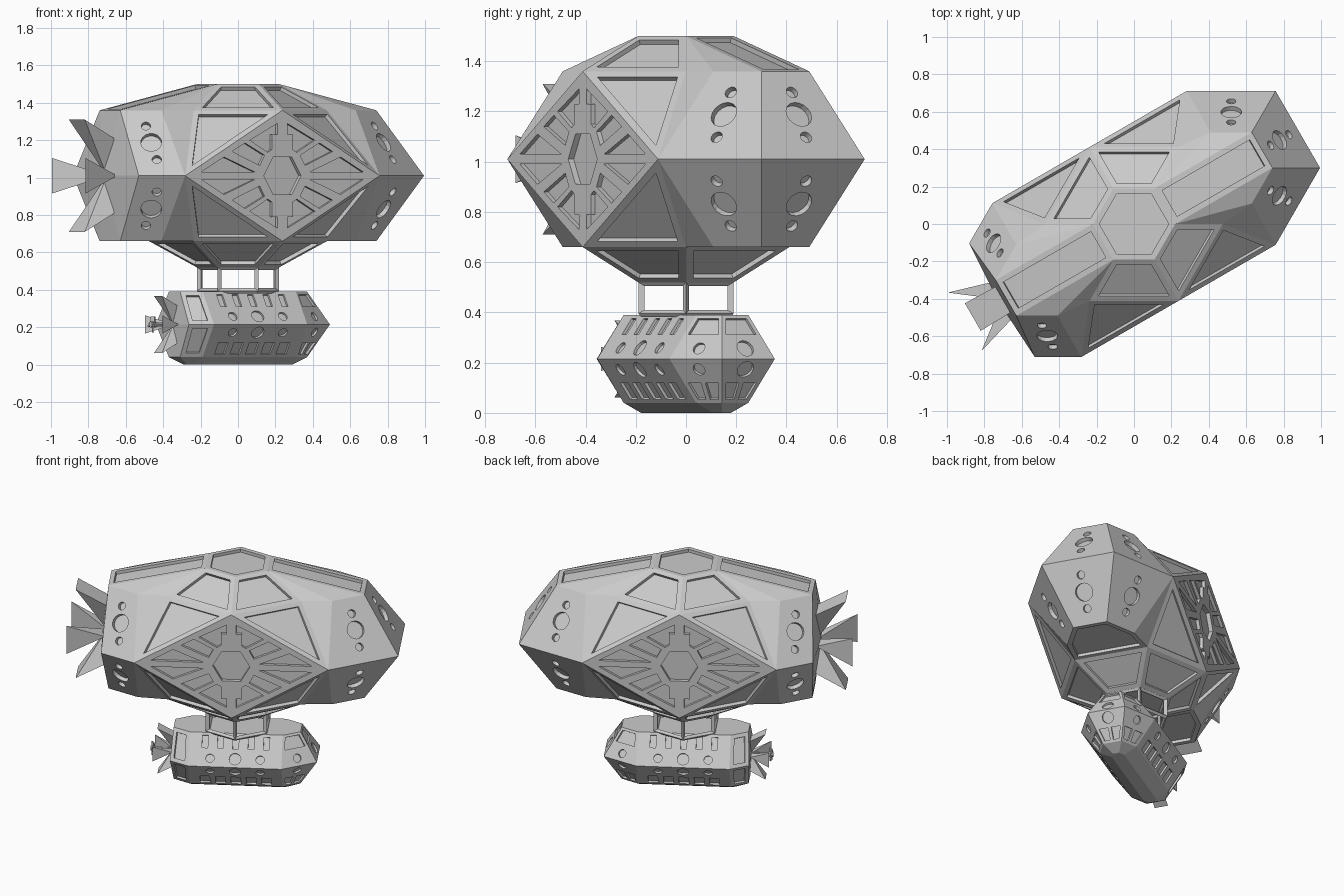
import bpy, bmesh
from math import cos, sin, pi, radians
from mathutils import Vector as V, Matrix as M
from mathutils.geometry import normal

if "Cube" in bpy.data.objects:
    bpy.data.objects.remove(bpy.data.objects["Cube"])

C = cos(pi / 6)
TURN = radians(30)          # the whole craft is yawed 30 degrees


def finish(bm, name):
    bmesh.ops.remove_doubles(bm, verts=bm.verts, dist=1e-4)
    bmesh.ops.recalc_face_normals(bm, faces=bm.faces)
    me = bpy.data.meshes.new(name)
    bm.to_mesh(me)
    bm.free()
    ob = bpy.data.objects.new(name, me)
    bpy.context.collection.objects.link(ob)
    ob.rotation_euler.z = TURN
    return ob


def apply_mod(ob, mod):
    bpy.context.view_layer.objects.active = ob
    bpy.ops.object.modifier_apply(modifier=mod.name)


def carve(ob, cut_bm):
    cutter = finish(cut_bm, "recess_cutter")
    cutter.hide_render = True
    mod = ob.modifiers.new("recesses", 'BOOLEAN')
    mod.operation, mod.solver, mod.object = 'DIFFERENCE', 'EXACT', cutter
    apply_mod(ob, mod)
    bpy.data.objects.remove(cutter)


def face(bm, pts):
    bm.faces.new([bm.verts.new(p) for p in pts])


def prism(bm, pts, d):
    pts = [V(p) for p in pts]
    n = normal(pts) * d
    a = [bm.verts.new(p + n) for p in pts]
    b = [bm.verts.new(p - n) for p in pts]
    bm.faces.new(a)
    bm.faces.new(b[::-1])
    for i in range(len(a)):
        bm.faces.new((a[i - 1], b[i - 1], b[i], a[i]))


def inset(pts, d):
    pts = [V(p) for p in pts]
    n, out = normal(pts), []
    for i, p in enumerate(pts):
        i1 = n.cross((p - pts[i - 1]).normalized())
        i2 = n.cross((pts[(i + 1) % len(pts)] - p).normalized())
        out.append(p + (i1 + i2) * d / (1 + i1.dot(i2)))
    return out


def disc(bm, c, n, r, d):
    x = n.orthogonal().normalized()
    y = n.normalized().cross(x)
    prism(bm, [c + r * (cos(k * pi / 8) * x + sin(k * pi / 8) * y) for k in range(16)], d)


# Balloon hull: faceted shell, panels and portholes cut in
R, r, A, ZC, DEEP = .475, .22, .6, 1.01, .02
hull, cut = bmesh.new(), bmesh.new()


def add(pts, panel=False):
    pts = [V((p[0], p[1], ZC + p[2])) for p in pts]
    face(hull, pts)
    if panel:
        prism(cut, inset(pts, .03), DEEP)


for w in (1, -1):
    add([(r * sin(k * pi / 3), r * cos(k * pi / 3), .49 * w) for k in range(6)], w > 0)
    for s in (1, -1):
        tip = (A + C * R, R / 2) if s > 0 else (.815, .351)

        def both(*half):        # outline mirrored across the centre line
            q = [(s * x, y, w * z) for x, y, z in half]
            return q + [(x, -y, z) for x, y, z in q[::-1]]

        h, k = (C * r, r / 2, .49), (C * R, R / 2, .35)
        e, f = (A + C * r, r / 2, .35), (A, r, .35)
        if w > 0:
            add(both(h, e), True)
        else:
            add(both(h, k), True)
            add(both(k, f, e), True)
        if s > 0:
            add(both(e, (*tip, 0)))
        else:
            q = both(e)
            add([q[0], (-.835, 0, 0), q[1]])
        for t in (1, -1):
            m = lambda *ps: [(s * x, t * y, w * z) for x, y, z in ps]
            add(m((0, r, .49), h, k, (0, R, .35)), True)
            add(m((0, R, .35), k, (A, R, 0)), True)
            add(m(k, f, (A, R, 0)))
            add(m((A, R, 0), f, e, (*tip, 0)))
            if w > 0:
                add(m(h, e, f))
                add(m(h, f, k))
            if s < 0:
                add(m(e, (*tip, 0), (.835, 0, 0)))
        # porthole triples on the end facets
        for t in (1, -1, 0):
            if t == 0 and s < 0:
                continue
            if t:
                q = [(A, R, 0), f, e, (*tip, 0)]
                q = [V((s * x, t * y, ZC + w * z)) for x, y, z in q]
            else:
                q = [V((x, y, ZC + z)) for x, y, z in both((*tip, 0), e)]
                q = [q[0], q[1], q[2], q[3]]
            lo, hi = (q[0] + q[3]) / 2, (q[1] + q[2]) / 2
            for g, rad in ((.25, .025), (.51, .056), (.76, .025)):
                disc(cut, lo.lerp(hi, g), normal(q), rad, .025)

# Side diamonds with a hexagon centre and radiating panels
for t in (1, -1):
    add([(A, t * R, 0), (0, t * R, .35), (-A, t * R, 0), (0, t * R, -.35)])
    prism(cut, [(.115 * cos(k * pi / 3), t * R, ZC + .115 * sin(k * pi / 3)) for k in range(6)], .025)
    for s in (1, -1):
        for w in (1, -1):
            for p in ([(.03, .28), (.03, .22), (.065, .22), (.065, .14), (.09, .125), (.2, .19)],
                      [(.11, .11), (.14, .055), (.31, .13), (.23, .175)],
                      [(.5, .02), (.17, .02), (.36, .1)]):
                prism(cut, [(s * x, t * R, ZC + w * z) for x, z in p], DEEP)
carve(finish(hull, "balloon_hull"), cut)


# Tail fins: four wedges flaring from the stern
def fins(name, zc, apex, k):
    bm = bmesh.new()
    for i in range(4):
        d = V((0, cos(i * pi / 2), sin(i * pi / 2)))
        side = V((0, -d.z, d.y))
        o = V((apex, 0, zc))
        if i % 2:
            du, rt, rr, wt, wr = -.165, .30, .2, .085, .08
        else:
            du, rt, rr, wt, wr = -.215, .18, .11, .095, 0
        pts = [o + V((.02 * k, 0, 0))]
        for g in (1, -1):
            pts.append(o + k * (V((du, 0, 0)) + d * rt + side * wt * g))
            if wr or g > 0:
                pts.append(o + k * (V((.02, 0, 0)) + d * rr + side * wr * g))
        bmesh.ops.convex_hull(bm, input=[bm.verts.new(p) for p in pts])
    finish(bm, name)


fins("hull_tail_fins", ZC, -.83, 1)
fins("gondola_tail_fins", .215, -.41, .51)

# Gondola: stacked elongated hexagon rings
GR, gr, GA, GZ, GH = .242, .12, .288, .215, .175
gon, cut = bmesh.new(), bmesh.new()
for z, q in ((0, .04), (.04, gr), (GZ, GR), (.39, gr)):
    for t in (1, -1):
        back = (-.405, t * .177) if q == GR else (-GA - C * q, t * q / 2)
        for p in ((GA, t * q), (GA + C * q, t * q / 2), (-GA, t * q), back):
            gon.verts.new((*p, z))
bmesh.ops.convex_hull(gon, input=gon.verts)
bmesh.ops.dissolve_limit(gon, angle_limit=.01, verts=gon.verts, edges=gon.edges)
GD = .012
for w in (1, -1):
    rad = lambda f: GR + (gr - GR) * f
    zz = lambda f: GZ + w * GH * f
    for t in (1, -1):
        # long side: portholes and slots
        S = lambda u, f: V((u, t * rad(f), zz(f)))
        n = normal([S(0, 0), S(.1, 0), S(0, 1)])
        for u, pr in ((-.155, .026), (0, .036), (.155, .026)):
            disc(cut, S(u, .25), n, pr, GD)
        hw = .018 if w > 0 else .03
        for i in range(-2, 3):
            u = i * .095
            prism(cut, [S(u - hw, .55), S(u + hw, .55), S(u + hw, .92), S(u - hw, .92)], GD)
        # rear quarter panels
        prism(cut, inset([(-GA, t * GR, GZ), (-.405, t * .177, GZ),
                          (-GA - C * gr, t * gr / 2, zz(1)), (-GA, t * gr, zz(1))], .025), GD)
    # nose facets
    for k in (-1, 0, 1):
        d = V((cos(k * pi / 3), sin(k * pi / 3), 0))
        side = V((-d.y, d.x, 0))
        N = lambda x, f: V((GA, 0, zz(f))) + d * C * rad(f) + side * x
        disc(cut, N(0, .24), normal([N(0, 0), N(.1, 0), N(0, 1)]), .026 if k else .036, GD)
        a, b = rad(.55) / 2 - .018, rad(.92) / 2 - .018
        if w > 0:
            prism(cut, [N(-a, .55), N(a, .55), N(b, .92), N(-b, .92)], GD)
        else:
            for g in (1, -1):
                prism(cut, [N(g * .01, .55), N(g * a, .55), N(g * b, .92), N(g * .01, .92)], GD)
carve(finish(gon, "gondola"), cut)

# Hanger: six posts with hexagonal rails
bm = bmesh.new()
bmesh.ops.create_cone(bm, cap_ends=False, segments=6, radius1=.205, radius2=.205, depth=.125,
                      matrix=M.Translation((0, 0, .4575)) @ M.Rotation(-TURN, 4, 'Z'))
xs = max(v.co.y for v in bm.verts)
if xs < .2:      # keep a post on the broad side of the craft
    bmesh.ops.rotate(bm, verts=bm.verts, matrix=M.Rotation(TURN, 3, 'Z'))
hang = finish(bm, "hanger_frame")
mod = hang.modifiers.new("bars", 'WIREFRAME')
mod.thickness, mod.use_boundary, mod.use_even_offset = .028, True, True
apply_mod(hang, mod)

# Propeller: shaft, hub and four blades
bm = bmesh.new()
for rad, ln, x in ((.01, .13, -.465), (.017, .03, -.525)):
    bmesh.ops.create_cone(bm, cap_ends=True, segments=8, radius1=rad, radius2=rad, depth=ln,
                          matrix=M.Translation((x, 0, GZ)) @ M.Rotation(pi / 2, 4, 'Y'))
for i in range(4):
    bmesh.ops.create_cube(bm, size=1, matrix=M.Translation((-.525, 0, GZ)) @ M.Rotation(i * pi / 2, 4, 'X')
                          @ M.Translation((0, 0, .024)) @ M.Rotation(.5, 4, 'Z')
                          @ M.Diagonal((.008, .026, .036, 1)))
finish(bm, "propeller")
